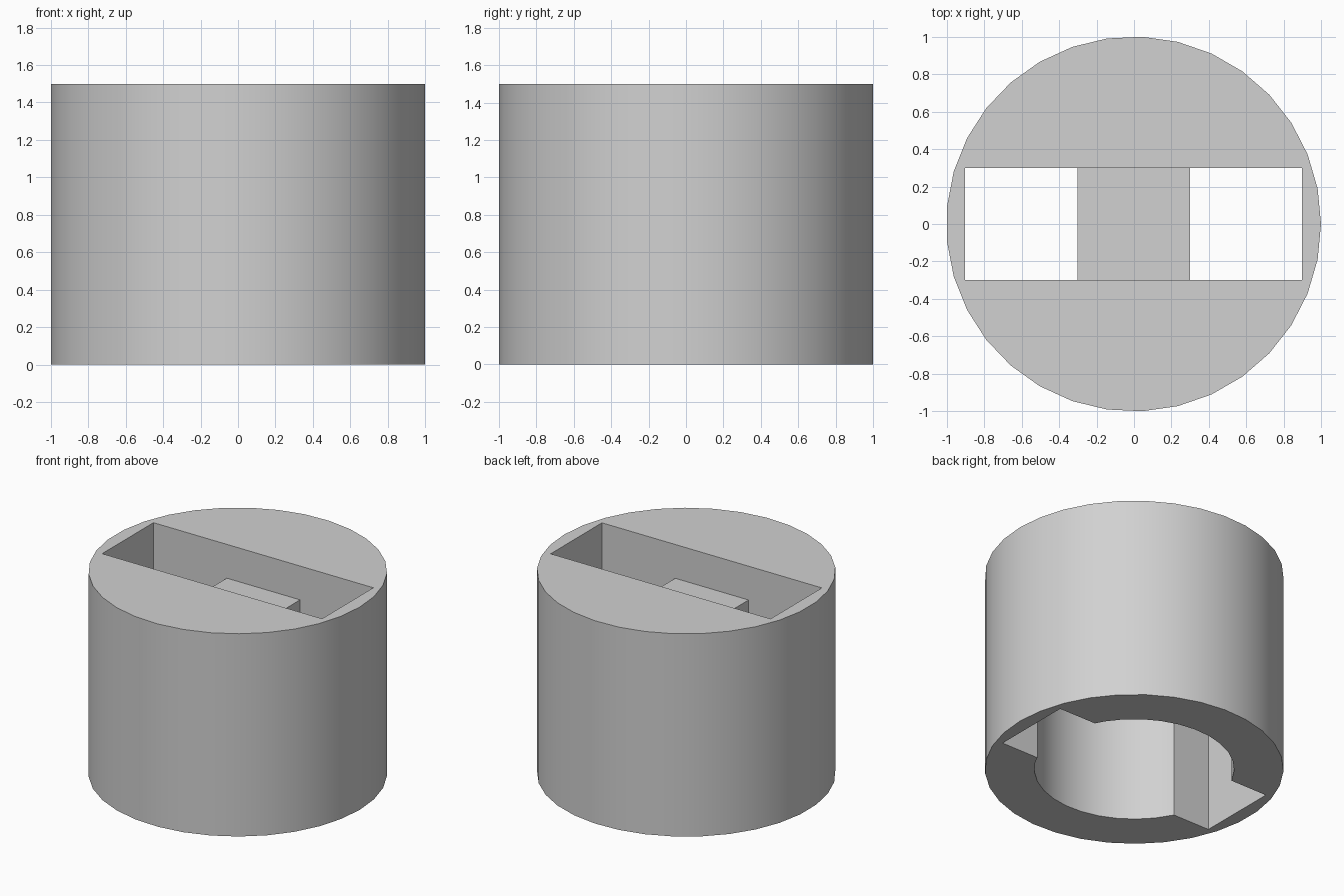
import bpy, bmesh, math

HEIGHT = 1.5
SIDES = 33            # facets around the round walls
CENTRE_X = -0.002     # centres the odd-sided cylinder
SLOT_END, SLOT_HALF = 0.9, 0.3
BRIDGE_HALF, BRIDGE_TOP = 0.3, 1.25
BORE_RADIUS, BORE_TOP = 0.67, 1.0
OVER = 0.1            # cutters reach past the faces

cube = bpy.data.objects.get("Cube")
if cube:
    bpy.data.objects.remove(cube, do_unlink=True)

grey = bpy.data.materials.new("light_grey")
grey.use_nodes = True
colour = (0.64, 0.64, 0.64, 1)
grey.diffuse_color = colour
grey.node_tree.nodes["Principled BSDF"].inputs["Base Color"].default_value = colour


def prism(name, outline, depth):
    """Extrude a closed 3D outline along the vector depth."""
    bm = bmesh.new()
    face = bm.faces.new([bm.verts.new(p) for p in outline])
    grown = bmesh.ops.extrude_face_region(bm, geom=[face], use_keep_orig=True)
    verts = [g for g in grown["geom"] if isinstance(g, bmesh.types.BMVert)]
    bmesh.ops.translate(bm, verts=verts, vec=depth)
    bmesh.ops.recalc_face_normals(bm, faces=bm.faces)
    mesh = bpy.data.meshes.new(name)
    bm.to_mesh(mesh)
    bm.free()
    mesh.materials.append(grey)
    obj = bpy.data.objects.new(name, mesh)
    bpy.context.collection.objects.link(obj)
    obj.location.x = CENTRE_X
    return obj


def ring(radius, z):
    steps = [math.tau * i / SIDES for i in range(SIDES)]
    return [(radius * math.cos(a), radius * math.sin(a), z) for a in steps]


def cut(target, cutter):
    cutter.hide_render = True
    mod = target.modifiers.new("cut", 'BOOLEAN')
    mod.operation = 'DIFFERENCE'
    mod.solver = 'EXACT'
    mod.object = cutter
    bpy.context.view_layer.update()
    bpy.context.view_layer.objects.active = target
    bpy.ops.object.modifier_apply(modifier=mod.name)
    bpy.data.objects.remove(cutter, do_unlink=True)


# Round body
body = prism("round_body", ring(1.001, 0), (0, 0, HEIGHT))

# Through slot, notched so that a bridge stays across its middle
half = [(BRIDGE_HALF, BRIDGE_TOP), (BRIDGE_HALF, -OVER),
        (SLOT_END, -OVER), (SLOT_END, HEIGHT + OVER)]
profile = half + [(-x, z) for x, z in reversed(half)]
slot = prism("slot_cutter", [(x, -SLOT_HALF, z) for x, z in profile],
             (0, 2 * SLOT_HALF, 0))
cut(body, slot)

# Round bore from below, stopping under the bridge
cut(body, prism("bore_cutter", ring(BORE_RADIUS, -OVER), (0, 0, BORE_TOP + OVER)))

# Smooth round walls with sharp edges
bpy.ops.object.select_all(action='DESELECT')
body.select_set(True)
bpy.context.view_layer.objects.active = body
bpy.ops.object.shade_smooth_by_angle(angle=math.radians(30))
